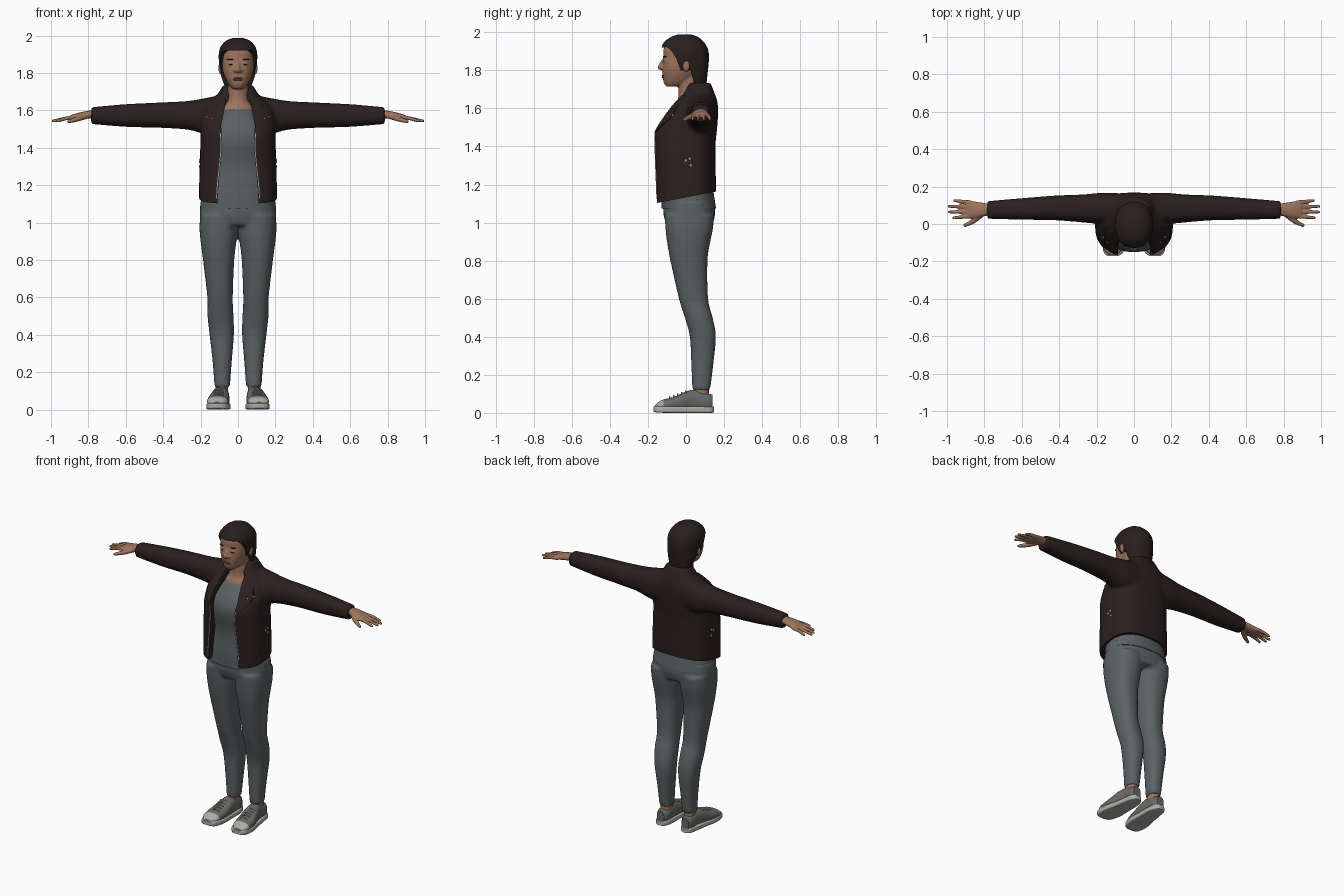
import bpy, bmesh, math
from mathutils import Vector
from mathutils.bvhtree import BVHTree

if "Cube" in bpy.data.objects:
    bpy.data.objects.remove(bpy.data.objects["Cube"])


def material(name, r, g, b):
    m = bpy.data.materials.new(name)
    m.use_nodes = True
    m.diffuse_color = (r, g, b, 1)
    node = m.node_tree.nodes["Principled BSDF"]
    node.inputs["Base Color"].default_value = (r, g, b, 1)
    node.inputs["Roughness"].default_value = 0.8
    return m


SKIN = material("skin", .34, .175, .11)
LIPS = material("lips", .25, .095, .07)
HAIR = material("dark hair", .022, .014, .013)
JACKET = material("dark brown jacket", .024, .014, .014)
SHIRT = material("grey shirt", .10, .12, .125)
TROUSERS = material("grey trousers", .105, .125, .13)
SHOE = material("shoe canvas", .14, .14, .135)
SOLE = material("pale rubber", .42, .41, .38)
METAL = material("metal", .35, .34, .33)


def spline(rings, steps=5):
    """Catmull-Rom interpolation of rows of numbers."""
    out = []
    for i in range(len(rings) - 1):
        a, b, c, d = (rings[max(0, min(len(rings) - 1, i + k))] for k in (-1, 0, 1, 2))
        for j in range(steps):
            t = j / steps
            out.append([q + .5 * t * (r - p + t * (2*p - 5*q + 4*r - s + t * (3*(q - r) + s - p)))
                        for p, q, r, s in zip(a, b, c, d)])
    return out + [list(rings[-1])]


def skin_rings(bm, loops):
    vs = [[bm.verts.new(co) for co in loop] for loop in loops]
    n = len(vs[0])
    for a, b in zip(vs, vs[1:]):
        for i in range(n):
            bm.faces.new((a[i], a[(i + 1) % n], b[(i + 1) % n], b[i]))
    bm.faces.new(vs[0])
    bm.faces.new(vs[-1])


def loft(bm, rings, axis="z", s=1, p=2.3, n=32, ripple=0):
    """Rings are (position along axis, u min, u max, v min, v max)."""
    loops = []
    for t, u0, u1, v0, v1 in spline(rings):
        loop = []
        for i in range(n):
            a = math.tau * i / n
            c, d = math.cos(a), math.sin(a)
            k = 1 + ripple * math.sin(8 * a + 14 * t)
            u = (u0 + u1) / 2 + (u1 - u0) / 2 * k * math.copysign(abs(c) ** (2 / p), c)
            v = (v0 + v1) / 2 + (v1 - v0) / 2 * k * math.copysign(abs(d) ** (2 / p), d)
            x, y, z = {"z": (u, v, t), "x": (t, u, v), "y": (u, t, v)}[axis]
            loop.append((s * x, y, z))
        loops.append(loop)
    skin_rings(bm, loops)


def tube(bm, rows, s=1, n=10):
    """Rows are (x, y, z, radius); the end is rounded."""
    rows = spline(rows, 3)
    start, end = Vector(rows[0][:3]), Vector(rows[-1][:3])
    w = (end - start).normalized()
    r = rows[-1][3]
    rows += [[*(end + w * r * .6), r * .75], [*(end + w * r * .9), r * .3]]
    u = w.orthogonal().normalized()
    v = w.cross(u)
    loops = []
    for x, y, z, r in rows:
        ring = [Vector((x, y, z)) + r * (u * math.cos(math.tau * i / n) + v * math.sin(math.tau * i / n))
                for i in range(n)]
        loops.append([(s * q.x, q.y, q.z) for q in ring])
    skin_rings(bm, loops)


def ball(bm, centre, size):
    made = bmesh.ops.create_uvsphere(bm, u_segments=16, v_segments=10, radius=1)["verts"]
    for v in made:
        v.co = [c + q * k for c, q, k in zip(centre, v.co, size)]


def finish(bm, name, mat=None, voxel=0, cutters=(), smooth=4):
    bmesh.ops.recalc_face_normals(bm, faces=bm.faces)
    mesh = bpy.data.meshes.new(name)
    bm.to_mesh(mesh)
    bm.free()
    ob = bpy.data.objects.new(name, mesh)
    bpy.context.collection.objects.link(ob)
    if mat:
        mesh.materials.append(mat)
    bpy.ops.object.select_all(action="DESELECT")
    ob.select_set(True)
    bpy.context.view_layer.objects.active = ob
    if voxel:
        m = ob.modifiers.new("merge", "REMESH")
        m.mode, m.voxel_size = "VOXEL", voxel
        m = ob.modifiers.new("soften", "SMOOTH")
        m.iterations = smooth
    for cutter in cutters:
        m = ob.modifiers.new("cut", "BOOLEAN")
        m.operation, m.solver, m.object = "DIFFERENCE", "EXACT", cutter
    for m in list(ob.modifiers):
        bpy.ops.object.modifier_apply(modifier=m.name)
    for cutter in cutters:
        bpy.data.objects.remove(cutter)
    if mat:
        bpy.ops.object.shade_smooth_by_angle(angle=math.radians(45))
    return ob


def prism(name, points, axis, lo, hi):
    bm = bmesh.new()
    skin_rings(bm, [[(h, a, b) if axis == "x" else (a, h, b) for a, b in points] for h in (lo, hi)])
    ob = finish(bm, name)
    ob.hide_render = True
    return ob


# Trousers: hips and two legs merged
bm = bmesh.new()
loft(bm, [(.985, -.197, .197, -.10, .138), (1.04, -.205, .205, -.118, .152), (1.12, -.2, .2, -.12, .15)])
leg = [(1.04, .01, .203, -.112, .148), (.97, .002, .206, -.108, .142), (.9, .008, .2, -.1, .128),
       (.8, .02, .187, -.082, .113), (.6, .028, .164, -.037, .116), (.5, .024, .163, -.006, .14),
       (.4, .022, .152, .02, .157), (.25, .034, .135, .028, .143), (.12, .043, .126, .033, .127)]
for s in (1, -1):
    loft(bm, leg, s=s)
finish(bm, "trousers", TROUSERS, .01)

# Shirt
bm = bmesh.new()
loft(bm, [(1.075, -.203, .203, -.128, .158), (1.16, -.19, .19, -.13, .145), (1.3, -.17, .17, -.125, .13),
          (1.44, -.17, .17, -.15, .13), (1.52, -.15, .15, -.132, .13), (1.58, -.11, .11, -.085, .12),
          (1.61, -.075, .075, -.055, .11)])
finish(bm, "shirt", SHIRT)

# Jacket: body and sleeves merged, front opening and slanted hem cut
bm = bmesh.new()
loft(bm, [(1.04, -.208, .208, -.165, .155), (1.2, -.208, .208, -.168, .157), (1.4, -.202, .202, -.17, .155),
          (1.48, -.2, .2, -.168, .162), (1.56, -.2, .2, -.115, .168), (1.63, -.17, .17, -.06, .166),
          (1.68, -.115, .115, -.015, .15), (1.735, -.08, .08, .01, .128)], p=2.6)
sleeve = [(.08, 0, .165, 1.47, 1.685), (.18, 0, .166, 1.475, 1.665), (.27, .008, .158, 1.497, 1.65),
          (.42, .02, .152, 1.507, 1.642), (.6, .023, .138, 1.512, 1.633), (.785, .028, .122, 1.527, 1.617)]
for s in (1, -1):
    loft(bm, sleeve, "x", s)
edge = [(.115, 1.0), (.105, 1.2), (.085, 1.4), (.09, 1.52), (.07, 1.62), (.055, 1.8)]
opening = prism("opening_cutter", edge + [(-x, z) for x, z in reversed(edge)], "y", -.5, -.01)
hem = prism("hem_cutter", [(-.4, .9), (.4, .9), (.4, 1.21), (-.4, 1.055)], "x", -.5, .5)
jacket = finish(bm, "jacket", JACKET, .01, (opening, hem))
bm = bmesh.new()
bm.from_mesh(jacket.data)
jacket_surface = BVHTree.FromBMesh(bm)
bm.free()


def drape(name, left, right, mat, lift):
    """Thin strip between two (x, z) lines, laid on the jacket front, both sides."""
    bm = bmesh.new()
    for s in (1, -1):
        grid = []
        for a, b in zip(spline(left, 8), spline(right, 8)):
            row = []
            for k in range(7):
                x, z = (p + (q - p) * k / 6 for p, q in zip(a, b))
                hit = jacket_surface.ray_cast(Vector((s * x, -1, z)), Vector((0, 1, 0)))[0]
                y = hit.y if hit else 0
                row.append([bm.verts.new((s * x, y - h, z)) for h in (lift, -.004)])
            grid.append(row)
        for r, q in zip(grid, grid[1:]):
            for k in range(6):
                for h in (0, 1):
                    bm.faces.new((r[k][h], r[k + 1][h], q[k + 1][h], q[k][h]))
            for k in (0, 6):
                bm.faces.new((r[k][0], r[k][1], q[k][1], q[k][0]))
        for r in (grid[0], grid[-1]):
            for k in range(6):
                bm.faces.new((r[k][0], r[k][1], r[k + 1][1], r[k + 1][0]))
    return finish(bm, name, mat)


# Lapels, zip edges and studs
drape("lapels", [(.097, 1.47), (.1, 1.52), (.085, 1.6), (.075, 1.67)],
      [(.105, 1.47), (.16, 1.54), (.15, 1.6), (.1, 1.67)], JACKET, .007)
zip_line = [(.112, 1.13), (.108, 1.2), (.088, 1.4), (.093, 1.48)]
drape("front_zips", zip_line, [(x + .005, z) for x, z in zip_line], METAL, .003)
bm = bmesh.new()
for s in (1, -1):
    for x, z in ((.14, 1.555), (.165, 1.565)):
        hit = jacket_surface.ray_cast(Vector((s * x, -1, z)), Vector((0, 1, 0)))[0]
        if hit:
            ball(bm, hit - Vector((0, .004, 0)), (.006, .006, .006))
    for y, z in ((0, 1.325), (.025, 1.3), (.02, 1.335)):
        hit = jacket_surface.ray_cast(Vector((s, y, z)), Vector((-s, 0, 0)))[0]
        if hit:
            ball(bm, hit, (.005, .008, .009))
finish(bm, "jacket_studs", METAL)

# Head, nose, ears and neck
bm = bmesh.new()
loft(bm, [(1.715, -.028, .028, -.104, -.04), (1.735, -.048, .048, -.117, .02), (1.775, -.07, .07, -.123, .06),
          (1.82, -.083, .083, -.124, .08), (1.87, -.086, .086, -.12, .09), (1.92, -.083, .083, -.115, .09),
          (1.96, -.055, .055, -.075, .07)])
loft(bm, [(1.56, -.105, .105, -.075, .11), (1.61, -.09, .09, -.058, .1), (1.65, -.064, .064, -.042, .095),
          (1.7, -.056, .056, -.04, .085), (1.77, -.055, .055, -.04, .08)], p=2)
tube(bm, [(0, -.112, 1.865, .008), (0, -.126, 1.84, .01), (0, -.137, 1.815, .014)])
for s in (1, -1):
    ball(bm, (s * .017, -.124, 1.812), (.01, .012, .009))
    ball(bm, (s * .093, .002, 1.825), (.012, .02, .033))
    ball(bm, (s * .036, -.108, 1.849), (.016, .012, .01))
finish(bm, "head_and_neck", SKIN, .006, smooth=3)

# Mouth and brows
bm = bmesh.new()
for z in (1.764, 1.772):
    ball(bm, (0, -.117, z), (.026, .011, .005))
finish(bm, "mouth", LIPS)
bm = bmesh.new()
for s in (1, -1):
    ball(bm, (s * .037, -.108, 1.872), (.022, .011, .004))
    ball(bm, (s * .036, -.115, 1.845), (.014, .006, .002))
finish(bm, "brows_and_lashes", HAIR)

# Hair with the face area cut away
bm = bmesh.new()
loft(bm, [(1.68, -.05, .05, .04, .102), (1.73, -.072, .072, 0, .108), (1.79, -.092, .092, -.05, .114),
          (1.85, -.1, .1, -.118, .119), (1.9, -.102, .102, -.128, .117), (1.94, -.092, .092, -.12, .1),
          (1.972, -.064, .064, -.085, .068), (1.988, -.025, .025, -.045, .03)], n=64, ripple=.012)
face = prism("face_cutter", [(-.3, 1.905), (-.1, 1.922), (-.075, 1.9), (-.05, 1.86), (-.03, 1.8),
                             (.025, 1.8), (.045, 1.72), (.06, 1.5), (-.3, 1.5)], "x", -.4, .4)
finish(bm, "hair", HAIR, .007, (face,), 2)

# Hands
for s, side in ((1, "left"), (-1, "right")):
    bm = bmesh.new()
    loft(bm, [(.74, .048, .104, 1.555, 1.602), (.8, .042, .112, 1.556, 1.598), (.85, .03, .12, 1.55, 1.588),
              (.895, .03, .126, 1.546, 1.574)], "x", s)
    for base, tip, end in ((.042, .033, .965), (.066, .064, .988), (.09, .094, .99), (.114, .126, .96)):
        tube(bm, [(.87, base, 1.563, .013), (.92, (base + tip) / 2, 1.557, .0105), (end, tip, 1.543, .008)], s)
    tube(bm, [(.81, .055, 1.57, .016), (.86, .015, 1.553, .014), (.905, -.008, 1.54, .009)], s)
    finish(bm, side + "_hand", SKIN, .005, smooth=2)

# Feet: ankles, shoe uppers, soles and laces
for s, side in ((1, "left"), (-1, "right")):
    bm = bmesh.new()
    loft(bm, [(.06, .052, .122, .035, .125), (.1, .053, .12, .037, .12), (.15, .052, .118, .04, .12)], s=s)
    finish(bm, side + "_ankle", SKIN)
    bm = bmesh.new()
    loft(bm, [(-.163, .085, .14, .015, .04), (-.13, .058, .163, .012, .066), (-.06, .046, .162, .01, .085),
              (0, .046, .147, .01, .112), (.05, .048, .134, .01, .122), (.11, .05, .13, .01, .104),
              (.14, .065, .117, .012, .095)], "y", s, 2.4)
    upper = finish(bm, side + "_shoe", SHOE)
    upper.data.materials.append(SOLE)
    for f in upper.data.polygons:
        f.material_index = int(f.center.y < -.115)
    bm = bmesh.new()
    loft(bm, [(-.172, .088, .138, .008, .034), (-.15, .058, .162, .002, .036), (-.08, .04, .169, 0, .035),
              (0, .041, .153, 0, .034), (.08, .042, .14, 0, .034), (.13, .054, .129, 0, .034),
              (.148, .075, .11, .002, .032)], "y", s, 6)
    finish(bm, side + "_sole", SOLE)
    bm = bmesh.new()
    for i in range(5):
        y, z = -.085 + .021 * i, .081 + .0075 * i
        tube(bm, [(.078, y, z - .004, .004), (.102, y, z + .003, .004), (.126, y, z - .004, .004)], s, 8)
    finish(bm, side + "_laces", SOLE)
